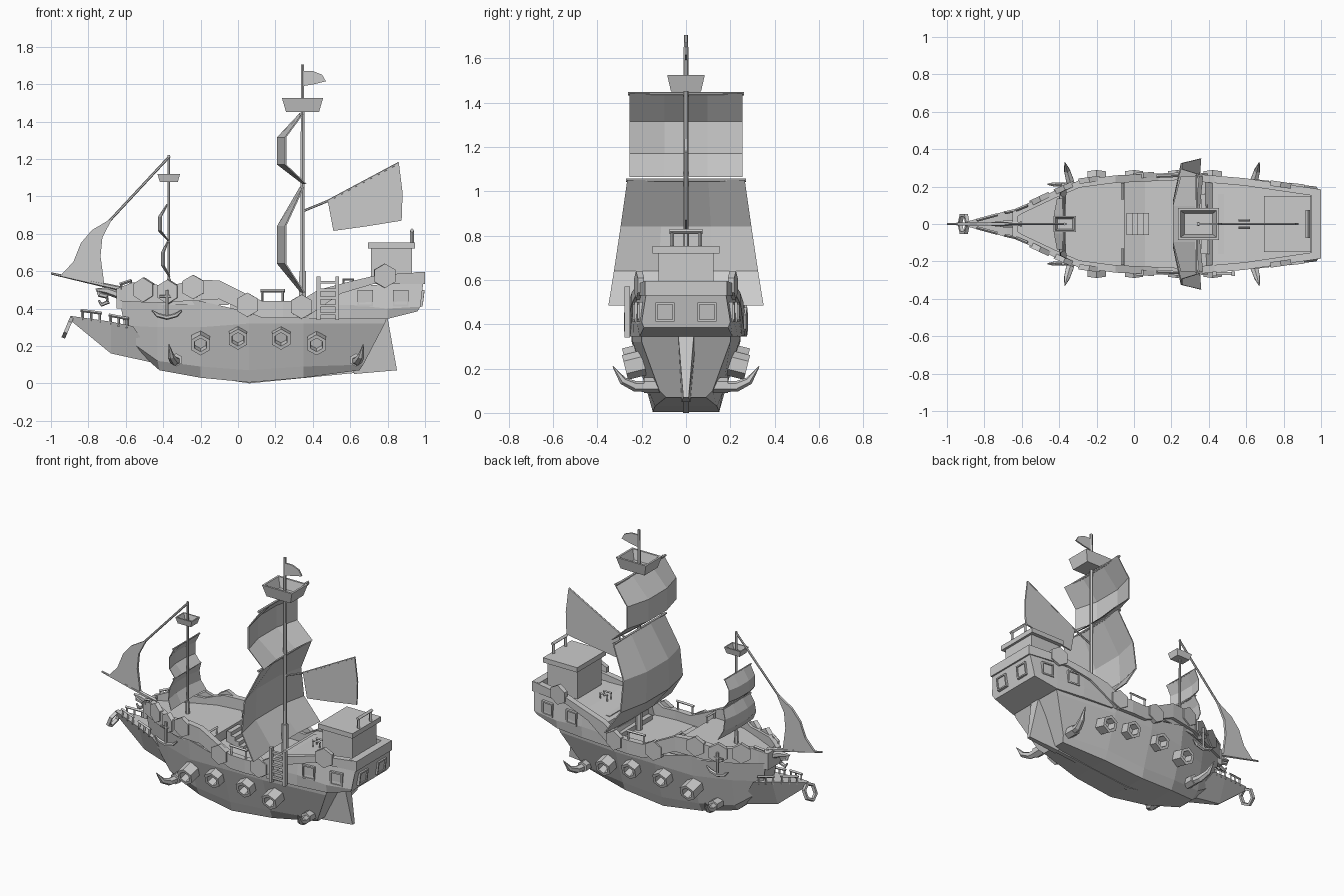
import bpy, bmesh, math
from mathutils import Vector, Matrix


def loft(name, rings, caps=True):
    """Skin a list of equal-length rings."""
    bm = bmesh.new()
    vs = [[bm.verts.new(p) for p in r] for r in rings]
    n = len(vs[0])
    for a, b in zip(vs, vs[1:]):
        for i in range(n):
            bm.faces.new((a[i], a[(i + 1) % n], b[(i + 1) % n], b[i]))
    if caps:
        bm.faces.new(vs[0])
        bm.faces.new(vs[-1])
    bmesh.ops.recalc_face_normals(bm, faces=bm.faces)
    me = bpy.data.meshes.new(name)
    bm.to_mesh(me)
    bm.free()
    ob = bpy.data.objects.new(name, me)
    bpy.context.collection.objects.link(ob)
    return ob


def hull_loft(name, halves):
    """Loft half sections (x, half width, z), mirrored across y."""
    return loft(name, [[(x, y, z) for x, y, z in h] + [(x, -y, z) for x, y, z in reversed(h)] for h in halves])


def rect(x, y, z, hx, hy):
    return [(x - hx, y - hy, z), (x + hx, y - hy, z), (x + hx, y + hy, z), (x - hx, y + hy, z)]


def box(name, x, y, z0, z1, hx, hy):
    return loft(name, [rect(x, y, z0, hx, hy), rect(x, y, z1, hx, hy)])


def tube(name, pts, radii, n=6, axis=None, caps=True):
    """Faceted tube along points; a fixed axis lets it fold back into a bore."""
    pts = [Vector(p) for p in pts]
    if not isinstance(radii, (list, tuple)):
        radii = [radii] * len(pts)
    rings = []
    for i, (p, r) in enumerate(zip(pts, radii)):
        d = (Vector(axis) if axis else pts[min(i + 1, len(pts) - 1)] - pts[max(i - 1, 0)]).normalized()
        u = Vector((1, 0, 0)) if abs(d.z) > .9 else d.cross((0, 0, 1)).normalized()
        v = u.cross(d).normalized()
        rings.append([p + u * r * math.cos(a) + v * r * math.sin(a)
                      for a in (math.pi / 2 + 2 * math.pi * k / n for k in range(n))])
    return loft(name, rings, caps)


def plate(name, xz, y=0, t=0.005):
    return loft(name, [[(x, y - t, z) for x, z in xz], [(x, y + t, z) for x, z in xz]])


def interp(tab, x):
    for (a, u), (b, v) in zip(tab, tab[1:]):
        if x <= b:
            return u + (v - u) * max(0, x - a) / (b - a)
    return tab[-1][1]


def rail(name, a, b, h, posts=3, r=0.007):
    """Posts from end to end below a top bar."""
    a, b, up = Vector(a), Vector(b), Vector((0, 0, h))
    for i in range(posts):
        p = a.lerp(b, .08 + .84 * i / (posts - 1))
        tube(name + "_post", [p, p + up], r, 4)
    tube(name + "_bar", [a + up, b + up], r * 1.2, 4)


WIDTH = [(-.64, .07), (-.6, .095), (-.43, .175), (-.29, .235), (-.1, .26), (.24, .275), (.59, .245), (1, .185)]
TOP = [(-.64, .51), (-.56, .54), (-.36, .52), (-.24, .555), (-.1, .55), (.05, .475), (.13, .44), (.33, .44),
       (.43, .5), (.6, .545), (.75, .58), (1, .595)]
LOW = [(-.64, .44), (-.45, .43), (-.1, .45), (.05, .38), (.13, .35), (.36, .35), (.55, .48), (.72, .53), (1, .53)]
W = lambda x: interp(WIDTH, x)

# hull
hull_loft("hull", [
    [(-.5, .02, .14), (-.57, .04, .22), (-.61, .055, .31), (-.63, .065, .44)],
    [(-.42, .06, .07), (-.43, .1, .12), (-.43, .135, .3), (-.43, .16, .44)],
    [(-.2, .12, .03), (-.2, .15, .09), (-.2, .215, .3), (-.2, .235, .44)],
    [(.06, .15, .005), (.06, .168, .07), (.06, .245, .32), (.06, .25, .38)],
    [(.35, .14, .03), (.35, .165, .09), (.35, .24, .32), (.35, .25, .38)],
    [(.65, .09, .07), (.67, .12, .1), (.785, .2, .32), (.8, .2, .36)]])
hull_loft("keel", [[(-.42, .012, .075), (-.4, .012, .12)], [(.06, .014, .0), (.06, .014, .05)],
                   [(.62, .014, .055), (.62, .014, .1)]])
loft("rudder_fin", [[(.62, -.02, .05), (.85, -.012, .07), (.85, .012, .07), (.62, .02, .05)],
                    [(.7, -.05, .35), (.8, -.035, .35), (.8, .035, .35), (.7, .05, .35)]])
# beak at the bow
hull_loft("beak", [[(-.9, .005, .34), (-.89, .014, .36)], [(-.68, .01, .16), (-.68, .07, .33)],
                   [(-.43, .04, .105), (-.56, .1, .305)]])
# raised decks and stern gallery
hull_loft("foredeck", [[(x, W(x) - .02, .42), (x, W(x) - .02, .48)] for x in (-.63, -.43, -.29, -.05)])
hull_loft("stern_gallery", [
    [(.38, .25, .345), (.38, .25, .42), (.42, .245, .49)],
    [(.6, .235, .345), (.6, .238, .42), (.6, .225, .52)],
    [(.8, .21, .345), (.8, .22, .4), (.8, .205, .53)],
    [(.96, .19, .385), (.975, .2, .41), (.99, .18, .535)]])

# wavy bulwarks with hexagonal shields
xs = sorted({p[0] for p in WIDTH + TOP + LOW})
for s in (-1, 1):
    loft("bulwark", [[(x, s * W(x), interp(LOW, x)), (x, s * W(x), interp(TOP, x)),
                      (x, s * (W(x) - .04), interp(TOP, x)), (x, s * (W(x) - .04), interp(LOW, x))] for x in xs])
    for x, z in ((-.505, .5), (-.375, .49), (-.24, .515), (.05, .42), (.34, .41), (.785, .575)):
        p = Vector((x, s * W(x), z))
        out = Vector((W(x - .04) - W(x + .04), s * .08, 0)).normalized()
        tube("hex_shield", [p - out * .02, p + out * .009], .065)
    rail("side_rail", (.12, s * .255, .43), (.25, s * .26, .43), .065, 2)
    rail("bow_rail", (-.63, s * .075, .5), (-.57, s * .1, .52), .03, 2)
    rail("foredeck_rail", (-.06, s * .13, .47), (-.06, s * .22, .47), .05, 2)
    rail("beak_rail_front", (-.84, s * .02, .34), (-.73, s * .05, .325), .05, 3)
    rail("beak_rail_back", (-.69, s * .06, .315), (-.585, s * .083, .295), .05, 3)
    # cannons with hollow muzzles
    for x, z in ((-.2, .205), (0, .235), (.23, .235), (.42, .205)):
        d = Vector((0, s, -.25)).normalized()
        p = Vector((x, s * .275, z))
        tube("cannon", [p - d * .11, p, p, p - d * .06], [.057, .057, .037, .034], 6, d)
    # curved tusks
    for x, dx in ((-.33, -.04), (.63, .04)):
        tube("tusk_socket", [(x, s * .12, .125), (x, s * .19, .125)], .035)
        tube("tusk", [(x, s * .16, .12), (x + dx * .3, s * .23, .12), (x + dx * .7, s * .285, .145), (x + dx, s * .33, .21)],
             [.026, .024, .018, .002])
    # anchors
    y = s * .212
    tube("anchor_shank", [(-.38, y, .5), (-.38, y, .36)], .009)
    tube("anchor_stock", [(-.42, y, .465), (-.34, y, .465)], .007)
    tube("anchor_arms", [(-.46, y, .39), (-.43, y, .365), (-.38, y, .352), (-.33, y, .365), (-.3, y, .39)],
         [.004, .012, .013, .012, .004])
    # side and stern windows, a raised frame around a recessed pane
    for x in (.68, .87):
        yw = s * interp([(.6, .235), (.8, .215), (.98, .195)], x)
        rings = []
        for h, o in ((.042, -.015), (.042, .009), (.033, .009), (.033, .001)):
            rings.append([(x + a * h, yw + s * o - a * h * .11 * s, .455 + b * h * 1.05)
                          for a, b in ((-1, -1), (1, -1), (1, 1), (-1, 1))])
        loft("side_window", rings)
    loft("stern_window", [[(.983 + o + b * .005, s * .095 + a * h, .455 + b * h) for a, b in ((-1, -1), (1, -1), (1, 1), (-1, 1))]
                          for h, o in ((.043, -.02), (.043, .009), (.034, .009), (.034, .001))])
box("bow_cap", -.635, 0, .4, .51, .015, .07)
box("stern_rail", .975, 0, .53, .595, .025, .185)

# ladder on the near side
for x in (.43, .53):
    box("ladder_rail", x, -.265, .34, .57, .01, .012)
for i in range(5):
    box("ladder_rung", .48, -.265, .365 + i * .042, .38 + i * .042, .05, .009)

# stairs fore and aft
for i in range(4):
    box("fore_step", .065 - i * .03, 0, .37, .4 + i * .024, .016, .06)
    box("aft_step", .375 + i * .03, 0, .37, .41 + i * .03, .016, .16)
for y in (-.02, .02):
    rail("quarterdeck_rail", (.56, y, .5), (.62, y, .5), .055, 2, .005)

# stern cabin
box("cabin", .82, 0, .53, .725, .11, .125)
box("cabin_roof", .82, 0, .72, .752, .126, .15)
rail("cabin_roof_rail", (.93, -.075, .75), (.93, .075, .75), .068, 2, .01)

# bowsprit, bow hook and ring
tube("bowsprit", [(-1, 0, .588), (-.6, 0, .5)], [.006, .014])
tube("bow_hook", [(-.63, 0, .47), (-.7, 0, .495), (-.76, 0, .5), (-.74, 0, .475), (-.7, 0, .465), (-.695, 0, .435),
                  (-.73, 0, .42), (-.745, 0, .445)], [.022, .02, .008, .014, .014, .013, .011, .005])
d = Vector((-.92, 0, .39)).normalized()
c = Vector((-.91, 0, .3))
tube("bow_ring", [c - d * .01, c + d * .01, c + d * .01, c - d * .01, c - d * .01], [.062, .062, .045, .045, .062], 6, d, False)


# masts, crow's nests and flag
def nest(name, x, z0, z1, hx, hy, t):
    k = .8
    loft(name, [rect(x, 0, z0, hx * k, hy * k), rect(x, 0, z1, hx, hy), rect(x, 0, z1, hx - t, hy - t),
                rect(x, 0, z0 + t, hx * k - t, hy * k - t)])


tube("main_mast", [(.345, 0, .36), (.345, 0, .6), (.345, 0, .6), (.345, 0, 1.705)], [.022, .02, .013, .01], 6, (0, 0, 1))
tube("fore_mast", [(-.37, 0, .45), (-.37, 0, .56), (-.37, 0, .56), (-.37, 0, 1.22)], [.014, .012, .008, .007], 6, (0, 0, 1))
nest("main_crows_nest", .345, 1.45, 1.525, .11, .085, .013)
nest("fore_crows_nest", -.37, 1.077, 1.118, .06, .044, .008)
plate("flag", [(.35, 1.59), (.41, 1.6), (.47, 1.615), (.45, 1.65), (.4, 1.67), (.35, 1.67)])


# billowing square sails, each hung from a yard
def sail(name, rows, bulge, t):
    cols = (-1, -.38, .38, 1)
    sheet = lambda o: [[(x + o + (bulge if abs(c) == 1 and 0 < i < len(rows) - 1 else bulge * .4 if abs(c) == 1 else 0),
                         c * hw, z) for c in cols] for i, (x, z, hw) in enumerate(rows)]
    loft(name, [f + b[::-1] for f, b in zip(sheet(0), sheet(t))])
    x, z, hw = rows[0]
    tube(name + "_yard", [(x + t, -hw - .006, z), (x + t, hw + .006, z)], t)


sail("main_topsail", [(.325, 1.44, .255), (.208, 1.315, .255), (.208, 1.17, .255), (.345, 1.065, .255)], .042, .008)
sail("main_course", [(.33, 1.05, .265), (.208, .84, .295), (.208, .64, .325), (.335, .485, .35)], .042, .008)
sail("fore_topsail", [(-.385, .955, .135), (-.428, .89, .135), (-.428, .815, .135), (-.38, .765, .135)], .016, .005)
sail("fore_course", [(-.38, .76, .14), (-.412, .7, .155), (-.412, .63, .17), (-.372, .57, .185)], .016, .005)

# jib and spanker with their spars
plate("jib_sail", [(-.95, .575), (-.88, .65), (-.84, .75), (-.78, .82), (-.67, .885), (-.725, .78), (-.735, .68),
                   (-.715, .53), (-.83, .55)], 0, .008)
tube("jib_stay", [(-.7, 0, .855), (-.365, 0, 1.215)], .007)
plate("spanker_sail", [(.48, .975), (.86, 1.18), (.88, 1.02), (.875, .87), (.69, .84), (.51, .815)])
tube("spanker_gaff", [(.345, 0, .92), (.48, 0, .975), (.86, 0, 1.178)], .0065)
